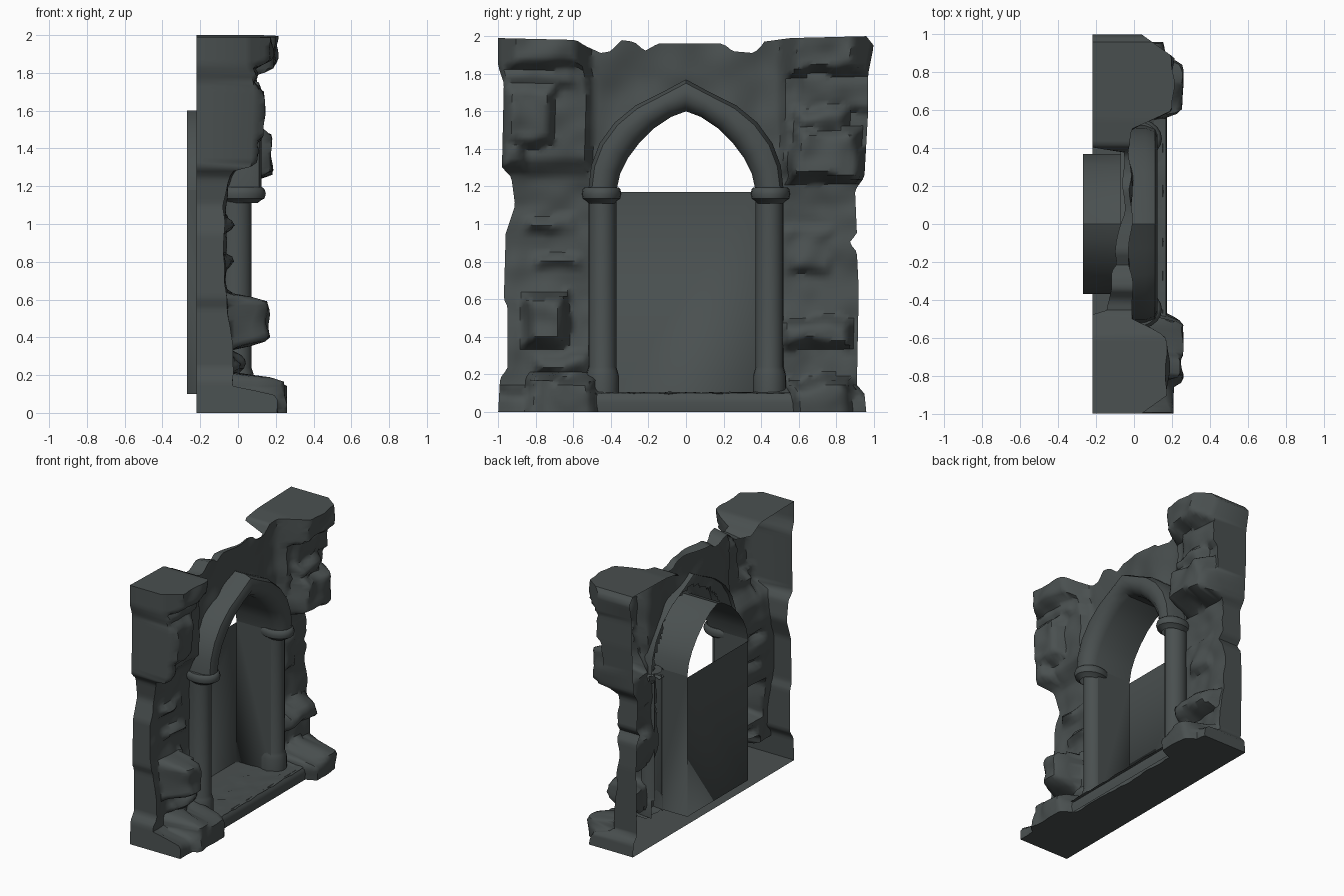
import bpy, bmesh, math
from mathutils import Vector, noise

if "Cube" in bpy.data.objects:
    bpy.data.objects.remove(bpy.data.objects["Cube"], do_unlink=True)

stone = bpy.data.materials.new("dark grey stone")
stone.use_nodes = True
colour = (0.068, 0.08, 0.08, 1)
stone.diffuse_color = colour
stone.node_tree.nodes["Principled BSDF"].inputs["Base Color"].default_value = colour

BACK, DEEP = -0.22, -0.27


def finish(name, bm, angle=40):
    bmesh.ops.remove_doubles(bm, verts=bm.verts, dist=0.0005)
    bmesh.ops.recalc_face_normals(bm, faces=bm.faces)
    mesh = bpy.data.meshes.new(name)
    bm.to_mesh(mesh)
    bm.free()
    mesh.materials.append(stone)
    obj = bpy.data.objects.new(name, mesh)
    bpy.context.collection.objects.link(obj)
    bpy.ops.object.select_all(action='DESELECT')
    obj.select_set(True)
    bpy.context.view_layer.objects.active = obj
    bpy.ops.object.shade_smooth_by_angle(angle=math.radians(angle))


def skin(bm, rows, keep=lambda centre: True):
    """Bridge rows of points with quads."""
    grid = [[bm.verts.new(p) for p in row] for row in rows]
    for a, b in zip(grid, grid[1:]):
        for i in range(len(a) - 1):
            quad = (a[i], a[i + 1], b[i + 1], b[i])
            if keep(sum((v.co for v in quad), Vector()) / 4):
                bm.faces.new(quad)


def lerp_table(table, t):
    for (a, va), (b, vb) in zip(table, table[1:]):
        if t <= b:
            return va + (vb - va) * max(0, (t - a) / (b - a))
    return table[-1][1]


# Broken outline: side edges by height, wall top by width
LEFT_EDGE = [(0, -1), (.18, -.99), (.23, -.95), (.56, -.95), (.6, -.97), (.95, -.96), (1.1, -.91),
             (1.25, -.93), (1.3, -.98), (1.75, -.97), (1.84, -1), (2, -1)]
RIGHT_EDGE = [(0, .96), (.1, .95), (.14, .91), (.65, .92), (.85, .91), (.9, .87), (.95, .91), (1.18, .9),
              (1.25, .95), (1.6, .97), (1.8, .97), (1.95, 1), (2, .96)]
TOP = [(-1, 1.99), (-.58, 1.98), (-.54, 1.95), (-.45, 1.91), (-.4, 1.92), (-.34, 1.98), (-.27, 1.97),
       (-.22, 1.92), (-.15, 1.96), (.2, 1.96), (.25, 1.92), (.37, 1.91), (.42, 1.97), (.58, 1.99), (1, 2)]
# Tower face by height
FACE = [(0, .15), (.09, .15), (.13, -.02), (.7, -.07), (1.1, -.07), (1.25, -.04), (1.35, .04), (1.8, .06), (2, .1)]

# Protruding stones: y range, z range, front x
STONES = [(-1, -.55, 1.84, 2, .17), (-.97, -.68, 1.42, 1.76, .13), (-1, -.84, 1.27, 1.46, .09),
          (-.88, -.62, .35, .64, .16), (-.85, -.48, -.1, .2, .26), (-1, -.8, -.1, .13, .2),
          (-.8, -.5, .2, .31, .03), (.53, 1, 1.8, 2, .2), (.57, .95, 1.21, 1.52, .17),
          (.58, .88, 1.49, 1.63, .13), (.5, .9, .34, .5, .09), (.55, .9, -.1, .18, .25),
          (-.8, -.53, .76, .85, -.02), (-.88, -.58, .96, 1.06, -.03), (.53, .78, .75, 1, -.04),
          (-.98, -.6, 1.73, 1.86, .09), (.6, .98, 1.6, 1.82, .09)]

# Pointed arch curves, half each: (y, z)
INNER = [(.37, 1.18), (.35, 1.27), (.31, 1.35), (.25, 1.43), (.17, 1.51), (.08, 1.57), (0, 1.6)]
OUTER = [(.52, 1.18), (.505, 1.31), (.46, 1.43), (.38, 1.54), (.27, 1.63), (.13, 1.7), (0, 1.77)]
MIDDLE = [((a + c) / 2, (b + d) / 2) for (a, b), (c, d) in zip(INNER, OUTER)]


def depth(y, z):
    p = Vector((y, z, 3.7))
    x = lerp_table(FACE, z) + .025 * noise.noise(p * 4) + .015 * noise.noise(p * 9)
    wy, wz = y + .04 * noise.noise(p * 5), z + .04 * noise.noise(p * 6 + Vector((9, 2, 5)))
    for y0, y1, z0, z1, front in STONES:
        inset = min(wy - y0 if y0 > -.95 else 1, y1 - wy if y1 < .96 else 1, wz - z0, z1 - wz if z1 < 2 else 1)
        if inset > 0:
            t = min(1, inset / .06)
            x = max(x, x + (front + .03 * noise.noise(p * 8) - x) * t * (2 - t))
    if z > .2:
        # Wall between the towers is set back behind the arch and columns
        x = min(x, -.025 + .04 * noise.noise(p * 5) + 2.2 * max(0, abs(y) - .5))
    if z > 1.3:
        # Tower corners are worn away
        x = min(x, .04 + 1.4 * (1 - abs(y)))
    return min(x, .26)


def outside_opening(c):
    y, z = abs(c.y), c.z
    return z < .07 or y > MIDDLE[0][0] or z > lerp_table(sorted(MIDDLE), y)


# Weathered wall shell, open at the back
N = 84
rows = []
for j in range(N + 1):
    row = []
    for i in range(N + 1):
        u, v = i / N, j / N
        z = v * lerp_table(TOP, 2 * u - 1)
        lo, hi = lerp_table(LEFT_EDGE, z), lerp_table(RIGHT_EDGE, z)
        y = lo + (hi - lo) * u
        row.append(Vector((depth(y, z), y, z)))
    rows.append(row)
bm = bmesh.new()
skin(bm, rows, outside_opening)
for edge in (0, -1):
    side = [r[edge] for r in rows]
    skin(bm, [side, [Vector((BACK, p.y, p.z)) for p in side]])


# Corner tops reach the back, the middle is a thin ragged parapet
def cap_back(p):
    if p.y < -.46 or p.y > .4:
        return Vector((BACK, p.y, p.z))
    return Vector((-.075 - .05 * p.y / .4 * -1 + .04 * noise.noise(p * 8), p.y, p.z - .02))


crest = rows[-1]
skin(bm, [crest, [cap_back(p) for p in crest]])
# Underside plate
skin(bm, [rows[0], [Vector((BACK, p.y, 0)) for p in rows[0]]])
finish("ruined_wall", bm, 50)

# Arch moulding with its deep soffit: (share of ring width, x)
PROFILE = [(0, DEEP), (0, .04), (.1, .085), (.35, .12), (.65, .125), (.88, .11), (1, .06), (1, -.07)]
bm = bmesh.new()
pairs = list(zip(INNER, OUTER))
ring = pairs + [((-a, b), (-c, d)) for (a, b), (c, d) in reversed(pairs[:-1])]
skin(bm, [[(x, a + (c - a) * s, b + (d - b) * s) for s, x in PROFILE] for (a, b), (c, d) in ring])
finish("pointed_arch", bm)

# Door recess: jambs, floor and back panel
bm = bmesh.new()
for s in (-1, 1):
    skin(bm, [[(.02, .37 * s, z), (DEEP, .37 * s, z)] for z in (.1, 1.18)])
skin(bm, [[(DEEP, y, z) for y in (-.37, .37)] for z in (.1, 1.17)])
skin(bm, [[(DEEP + .44 * i / 10, -.555 + .37 * j / 8,
            .1 + (.012 * noise.noise(Vector((i, j, 0)) * .73) if 3 < i else 0))
           for j in range(25)] for i in range(11)],
     lambda c: abs(c.y) < .37 or c.x > -.05)
finish("door_recess", bm)

# Rounded front edge of the sill
bm = bmesh.new()
skin(bm, [[(x, y, z) for x, z in ((.1, .1), (.15, .1), (.17, .08), (.175, .05), (.17, 0))]
          for y in (-.6, -.3, 0, .3, .6)])
finish("sill_edge", bm)


# Engaged columns with bases and capitals, turned from (radius, z)
def turned(name, y, profile, x, stretch):
    bm = bmesh.new()
    turns = [math.tau * k / 20 for k in range(21)]
    skin(bm, [[(x + stretch * r * math.cos(t), y + r * math.sin(t), z) for t in turns] for r, z in profile],
         lambda c: c.x > -.07)
    finish(name, bm)


SHAFT = [(.088, .09), (.088, .19), (.08, .22), (.074, .24), (.074, 1.14)]
CAPITAL = [(.07, 1.11), (.085, 1.125), (.1, 1.135), (.106, 1.16), (.1, 1.185), (.09, 1.195), (.001, 1.195)]
for label, s in (("right", -1), ("left", 1)):
    turned(label + "_column", .445 * s, SHAFT, -.01, 1.1)
    turned(label + "_capital", .45 * s, CAPITAL, .015, 1.25)
